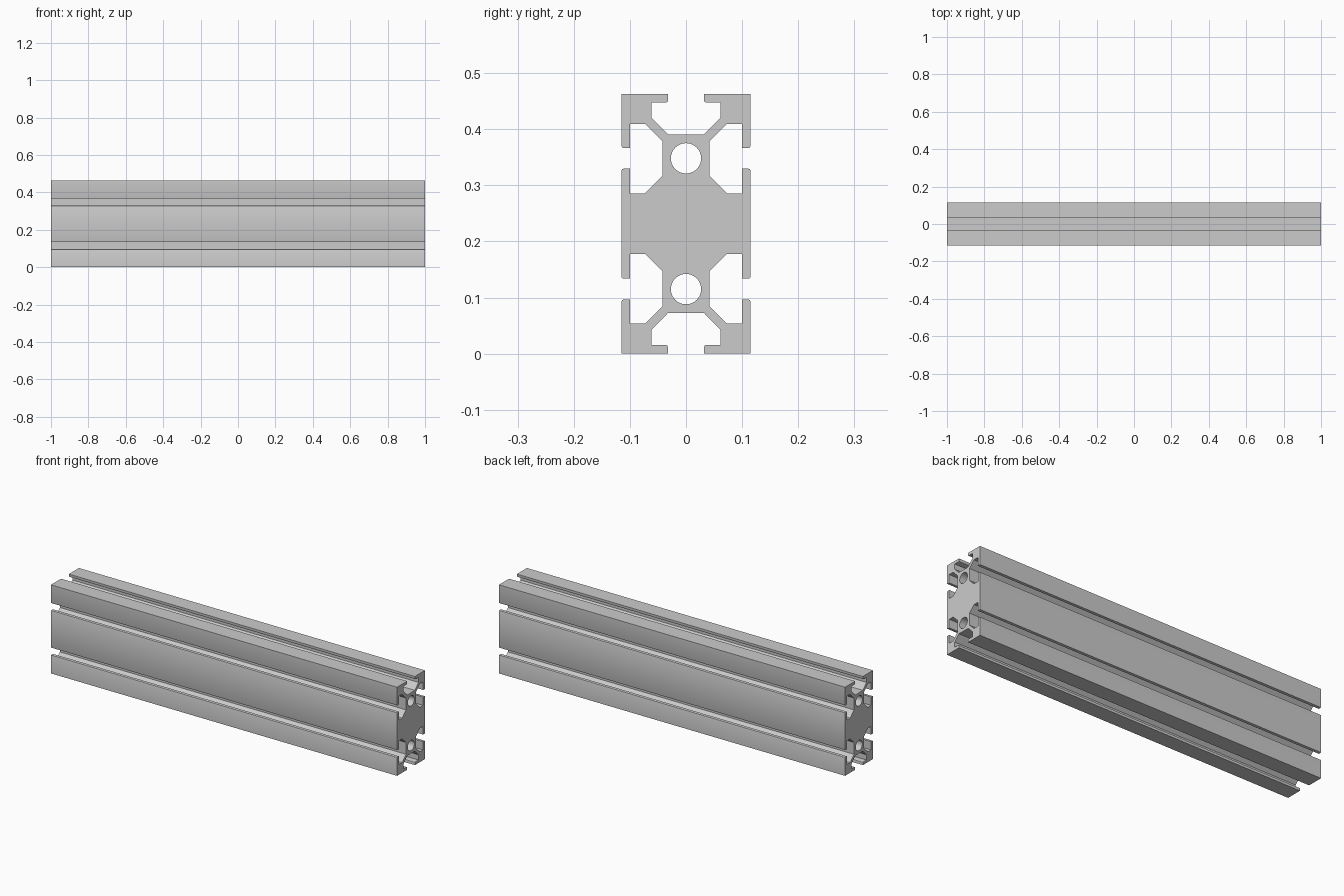
import bpy, math

if "Cube" in bpy.data.objects:
    bpy.data.objects.remove(bpy.data.objects["Cube"])

HALF_H = 0.2315      # half height of the section
HALF_L = 1.0         # half length of the bar

# One quarter of the section: top slot floor, round the corner, down to the side web
quarter = [
    (0.032, 0.159), (0.0615, 0.189), (0.0615, 0.216), (0.036, 0.216),
    (0.033, 0.2175), (0.032, 0.2205), (0.032, HALF_H), (0.115, HALF_H),
    (0.115, 0.139), (0.114, 0.136), (0.111, 0.135), (0.1, 0.135),
    (0.1, 0.178), (0.073, 0.178), (0.042, 0.147), (0.042, 0.085),
    (0.073, 0.054), (0.1, 0.054), (0.1, 0.098), (0.111, 0.098),
    (0.114, 0.097), (0.115, 0.094),
]
right = quarter + [(y, -z) for y, z in reversed(quarter)]
outline = right + [(-y, z) for y, z in reversed(right)]


def circle(cz, r, n=48):
    return [(r * math.cos(2 * math.pi * i / n), cz + r * math.sin(2 * math.pi * i / n))
            for i in range(n)]


# Section with two bores, extruded along the bar
curve = bpy.data.curves.new("bar_section", 'CURVE')
curve.dimensions = '2D'
curve.fill_mode = 'BOTH'
curve.extrude = HALF_L
for loop in (outline, circle(0.1165, 0.027), circle(-0.1165, 0.027)):
    sp = curve.splines.new('POLY')
    sp.points.add(len(loop) - 1)
    for p, (y, z) in zip(sp.points, loop):
        p.co = (y, z, 0, 1)
    sp.use_cyclic_u = True

bar = bpy.data.objects.new("slotted_bar", curve)
bpy.context.collection.objects.link(bar)
bar.rotation_euler = (math.pi / 2, 0, math.pi / 2)
bar.location.z = HALF_H

# Turn into a mesh, smooth only the bores and lip edges
bpy.context.view_layer.objects.active = bar
bar.select_set(True)
bpy.ops.object.convert(target='MESH')
bpy.ops.object.mode_set(mode='EDIT')
bpy.ops.mesh.select_all(action='SELECT')
bpy.ops.mesh.remove_doubles(threshold=0.0001)
bpy.ops.mesh.normals_make_consistent(inside=False)
bpy.ops.object.mode_set(mode='OBJECT')
bpy.ops.object.shade_smooth_by_angle(angle=math.radians(30))
